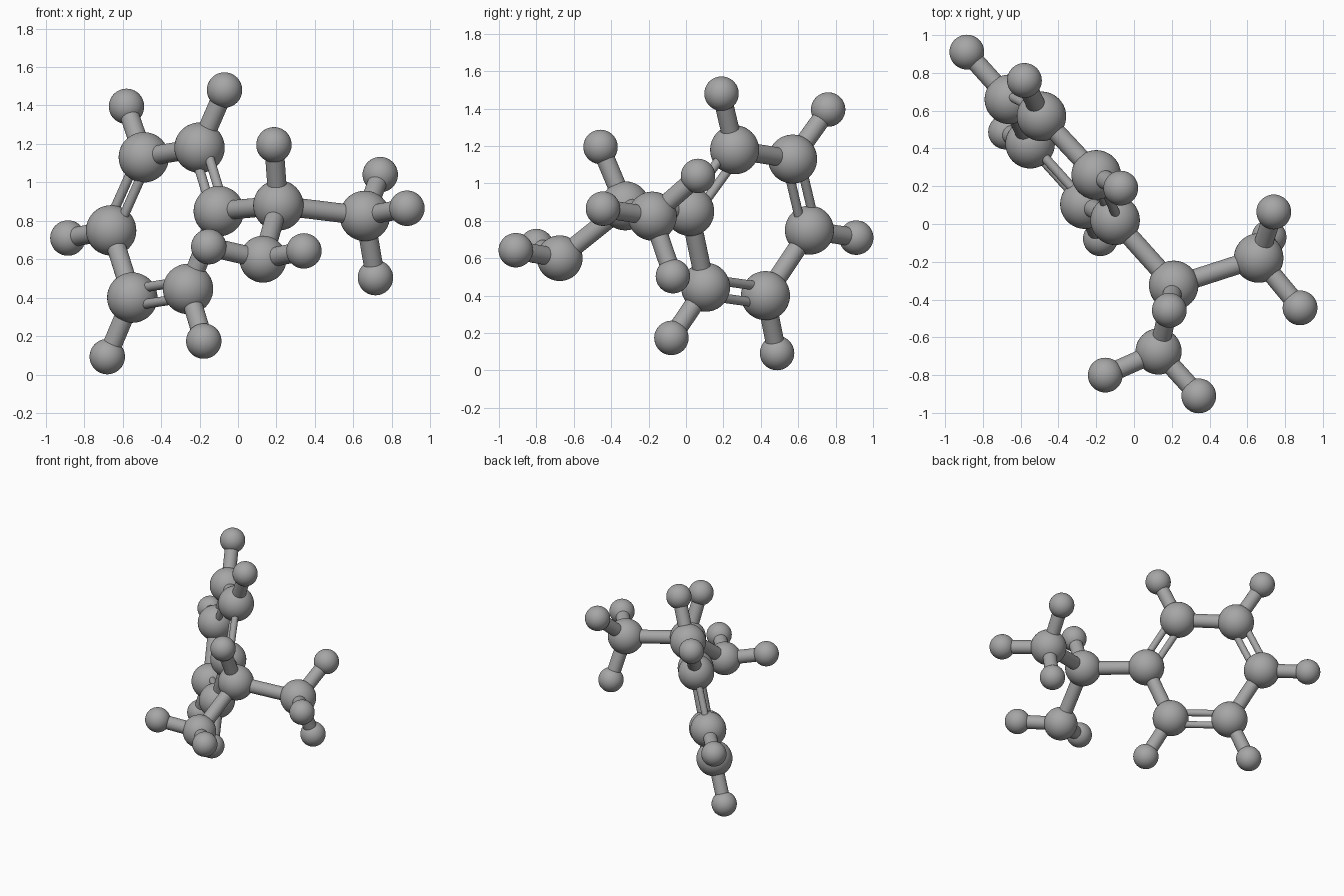
import bpy
from mathutils import Vector

if "Cube" in bpy.data.objects:
    bpy.data.objects.remove(bpy.data.objects["Cube"], do_unlink=True)

# One plain grey for the whole model
grey = bpy.data.materials.new("matte_grey")
grey.use_nodes = True
colour = (0.38, 0.38, 0.38, 1)
grey.diffuse_color = colour
grey.node_tree.nodes["Principled BSDF"].inputs["Base Color"].default_value = colour

RADIUS = {"carbon": 0.131, "nitrogen": 0.122, "hydrogen": 0.092}
SINGLE, DOUBLE, SPREAD = 0.05, 0.025, 0.045


def finish(name):
    obj = bpy.context.object
    obj.name = name
    obj.data.materials.append(grey)
    bpy.ops.object.shade_smooth_by_angle()
    return obj


def ball(kind, name, pos):
    bpy.ops.mesh.primitive_uv_sphere_add(segments=48, ring_count=24,
                                         radius=RADIUS[kind], location=pos)
    finish(name)
    return Vector(pos)


def rod(name, a, b, radius=SINGLE, shift=Vector()):
    axis = b - a
    bpy.ops.mesh.primitive_cylinder_add(vertices=32, radius=radius, depth=axis.length,
                                        location=(a + b) / 2 + shift)
    obj = finish(name)
    obj.rotation_mode = 'QUATERNION'
    obj.rotation_quaternion = axis.to_track_quat('Z', 'Y')


def hydrogens(parent, name, spots):
    for i, spot in enumerate(spots, 1):
        h = ball("hydrogen", f"{name}_hydrogen_{i}", spot)
        rod(f"{name}_hydrogen_bond_{i}", parent, h)


# Six-sided ring, starting at the corner that carries the side chain
ring = [ball("carbon", f"ring_carbon_{i}", p) for i, p in enumerate([
    (-0.10, 0.02, 0.85), (-0.20, 0.26, 1.18), (-0.49, 0.57, 1.13),
    (-0.66, 0.66, 0.75), (-0.55, 0.425, 0.40), (-0.26, 0.105, 0.445)], 1)]
normal = (ring[2] - ring[0]).cross(ring[4] - ring[0]).normalized()

# Ring bonds alternate between paired thin rods and one thick rod
for i, a in enumerate(ring):
    b = ring[(i + 1) % 6]
    if i % 2 == 0:
        side = (b - a).cross(normal).normalized() * SPREAD
        rod(f"ring_double_bond_outer_{i}", a, b, DOUBLE, side)
        rod(f"ring_double_bond_inner_{i}", a, b, DOUBLE, -side)
    else:
        rod(f"ring_single_bond_{i}", a, b)

# Hydrogens around the ring
ring_spots = [(-0.07, 0.19, 1.48), (-0.58, 0.76, 1.395), (-0.885, 0.91, 0.71),
              (-0.68, 0.487, 0.093), (-0.178, -0.078, 0.174)]
for i, spot in enumerate(ring_spots, 1):
    hydrogens(ring[i], f"ring_{i}", [spot])

# Side chain
middle = ball("carbon", "chain_carbon", (0.21, -0.325, 0.88))
end = ball("carbon", "end_carbon", (0.66, -0.18, 0.825))
nitrogen = ball("nitrogen", "nitrogen", (0.13, -0.675, 0.60))
rod("ring_to_chain_bond", ring[0], middle)
rod("chain_to_end_bond", middle, end)
rod("chain_to_nitrogen_bond", middle, nitrogen)
hydrogens(middle, "chain", [(0.187, -0.457, 1.195)])
hydrogens(end, "end", [(0.74, 0.064, 1.04), (0.879, -0.444, 0.865), (0.715, -0.07, 0.504)])
hydrogens(nitrogen, "nitrogen", [(-0.152, -0.80, 0.665), (0.343, -0.91, 0.643)])
